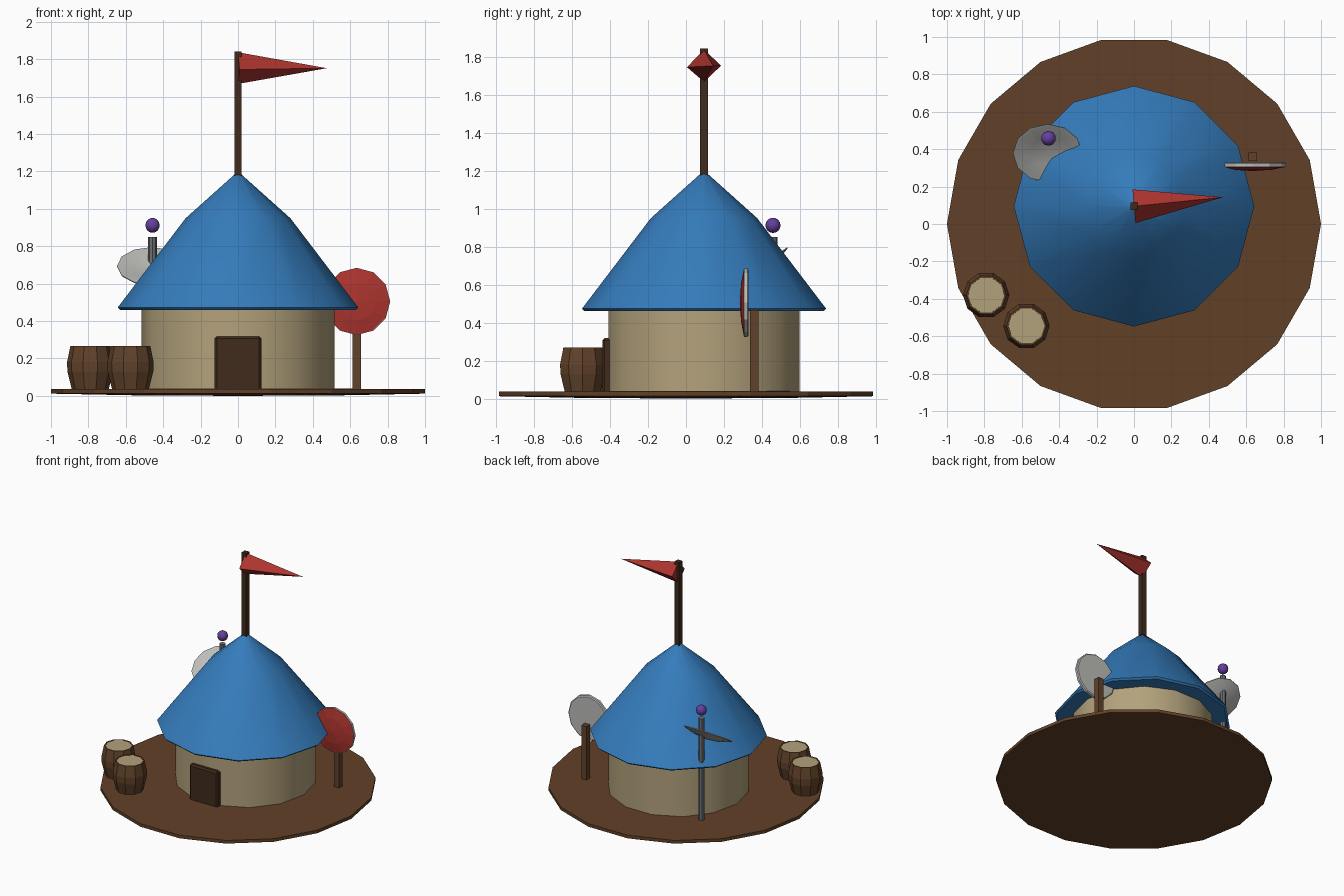
import bpy, bmesh
from math import cos, sin, pi, radians

if "Cube" in bpy.data.objects:
    bpy.data.objects.remove(bpy.data.objects["Cube"])


def material(name, rgb):
    m = bpy.data.materials.new(name)
    m.diffuse_color = (*rgb, 1)
    m.use_nodes = True
    m.node_tree.nodes["Principled BSDF"].inputs["Base Color"].default_value = m.diffuse_color
    return m


EARTH = material("earth", (0.12, 0.052, 0.021))
SAND = material("sand", (0.45, 0.36, 0.2))
BLUE = material("blue", (0.035, 0.2, 0.5))
RED = material("red", (0.42, 0.035, 0.028))
DARK = material("dark_wood", (0.05, 0.024, 0.011))
WOOD = material("wood", (0.12, 0.055, 0.023))
SILVER = material("silver", (0.5, 0.5, 0.48))
IRON = material("iron", (0.15, 0.16, 0.18))
PURPLE = material("purple", (0.13, 0.05, 0.34))


def finish(bm, name, mat, loc=(0, 0, 0), rot=(0, 0, 0), smooth=0):
    bmesh.ops.recalc_face_normals(bm, faces=bm.faces)
    me = bpy.data.meshes.new(name)
    bm.to_mesh(me)
    bm.free()
    me.materials.append(mat)
    ob = bpy.data.objects.new(name, me)
    ob.location, ob.rotation_euler = loc, rot
    bpy.context.collection.objects.link(ob)
    if smooth:
        bpy.ops.object.select_all(action='DESELECT')
        ob.select_set(True)
        bpy.context.view_layer.objects.active = ob
        bpy.ops.object.shade_smooth_by_angle(angle=radians(smooth))
    return ob


def lathe(name, profile, n, mat, **kw):
    """Spin (radius, z) points round z in n flat sides."""
    bm = bmesh.new()
    rings = []
    for r, z in profile:
        if r == 0:
            rings.append([bm.verts.new((0, 0, z))] * n)
        else:
            rings.append([bm.verts.new((r * cos(2 * pi * i / n), r * sin(2 * pi * i / n), z))
                          for i in range(n)])
    for a, b in zip(rings, rings[1:]):
        for i in range(n):
            j = (i + 1) % n
            bm.faces.new(list(dict.fromkeys((a[i], a[j], b[j], b[i]))))
    return finish(bm, name, mat, **kw)


def box(name, lo, hi, mat, bevel=0):
    bm = bmesh.new()
    bmesh.ops.create_cube(bm, size=1)
    for v in bm.verts:
        v.co = [(a + b) / 2 + c * (b - a) for a, b, c in zip(lo, hi, v.co)]
    if bevel:
        bmesh.ops.bevel(bm, geom=bm.edges[:], offset=bevel, segments=1, affect='EDGES')
    return finish(bm, name, mat)


CY = 0.095  # hut centre in y

# Ground disc, wall and roof
lathe("ground_disc", [(0, 0), (0.55, 0.003), (1, 0.012), (1, 0.037), (0, 0.04)], 18, EARTH)
lathe("hut_wall", [(0, 0.02), (0.515, 0.02), (0.515, 0.47), (0, 0.47)], 14, SAND,
      loc=(0, CY, 0), smooth=40)
lathe("roof", [(0, 0.465), (0.63, 0.46), (0.643, 0.473), (0.28, 0.95), (0.015, 1.187), (0, 1.19)],
      12, BLUE, loc=(0, CY, 0), smooth=45)
box("door", (-0.125, -0.44, 0.003), (0.125, -0.38, 0.318), DARK, 0.012)

# Flag pole and solid pennant
box("flag_pole", (-0.02, CY - 0.02, 1.12), (0.02, CY + 0.02, 1.842), DARK)
bm = bmesh.new()
base = [bm.verts.new(p) for p in ((-0.008, CY + 0.09, 1.753), (0, CY, 1.837),
                                  (0.008, CY - 0.09, 1.745), (0, CY, 1.668))]
tip = bm.verts.new((0.475, 0.143, 1.752))
bm.faces.new(base)
for i in range(4):
    bm.faces.new((base[i], base[(i + 1) % 4], tip))
finish(bm, "flag", RED)

# Barrels with recessed lids
for k, (x, y) in enumerate([(-0.79, -0.38), (-0.575, -0.545)]):
    lathe(f"barrel_{k}", [(0, 0.03), (0.097, 0.03), (0.122, 0.13), (0.124, 0.18), (0.106, 0.268),
                          (0.097, 0.268), (0.095, 0.25), (0, 0.25)], 10, WOOD, loc=(x, y, 0))
    lathe(f"barrel_lid_{k}", [(0, 0.24), (0.097, 0.24), (0.097, 0.265), (0, 0.265)], 10, SAND,
          loc=(x, y, 0))

# Round shield on a post
box("shield_post", (0.612, 0.338, 0.02), (0.657, 0.383, 0.465), WOOD)
spot = dict(loc=(0.634, 0.33, 0.505), rot=(pi / 2, 0, 0))
lathe("shield_back", [(0, 0), (0.172, 0), (0.18, 0.006), (0.18, 0.024), (0, 0.024)], 12, SILVER, **spot)
lathe("shield_face", [(0, 0.015), (0.177, 0.02), (0.178, 0.025), (0.1, 0.04), (0, 0.047)],
      12, RED, **spot)

# Tilted dish on an iron post with a hovering ball
lathe("dish_post", [(0, 0.02), (0.023, 0.02), (0.023, 0.85), (0, 0.85)], 8, IRON,
      loc=(-0.457, 0.458, 0))
lathe("dish", [(0, -0.045), (0.1, -0.032), (0.184, -0.006), (0.185, 0), (0.172, 0),
               (0.09, -0.02), (0, -0.028)], 12, SILVER,
      loc=(-0.462, 0.378, 0.695), rot=(radians(33), 0, 0), smooth=35)
bm = bmesh.new()
bmesh.ops.create_uvsphere(bm, u_segments=10, v_segments=8, radius=0.04)
finish(bm, "ball", PURPLE, loc=(-0.457, 0.458, 0.912), smooth=50)
